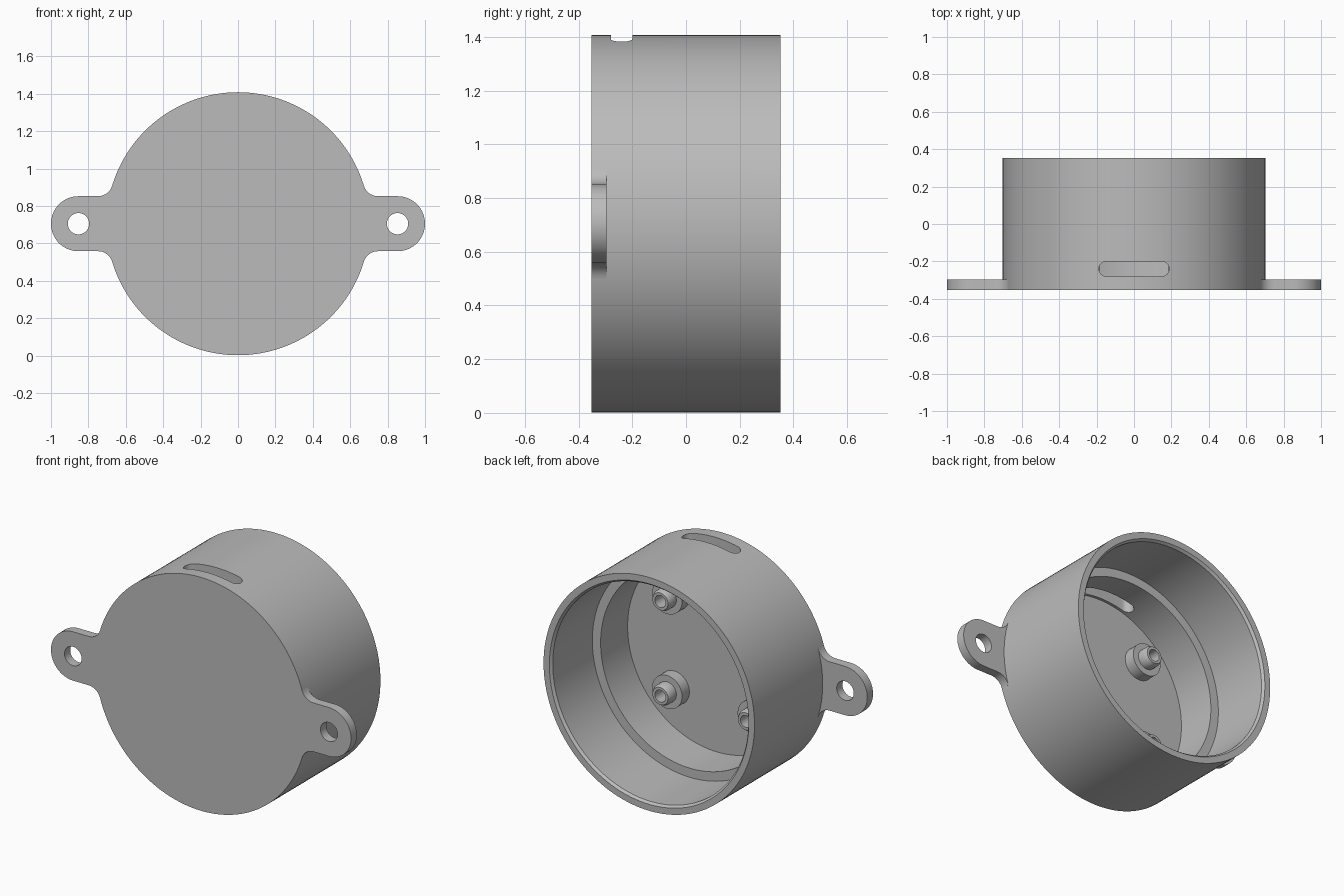
import bpy, bmesh
from math import pi, sin, cos, atan2, hypot
from mathutils import Vector, Matrix

if "Cube" in bpy.data.objects:
    bpy.data.objects.remove(bpy.data.objects["Cube"])

# Main sizes
R, CZ = 0.703, 0.705            # body radius and axis height
FRONT, BACK, FLOOR = -0.352, 0.352, -0.297
EAR_X, EAR_R, HOLE_R, FILLET = 0.853, 0.147, 0.057, 0.08
POST = 0.285

grey = bpy.data.materials.new("plain grey")
grey.use_nodes = True
grey.diffuse_color = (0.5, 0.5, 0.5, 1)
grey.node_tree.nodes["Principled BSDF"].inputs["Base Color"].default_value = (0.5, 0.5, 0.5, 1)


def finish(name, bm):
    bmesh.ops.recalc_face_normals(bm, faces=bm.faces)
    mesh = bpy.data.meshes.new(name)
    bm.to_mesh(mesh)
    bm.free()
    mesh.materials.append(grey)
    obj = bpy.data.objects.new(name, mesh)
    bpy.context.collection.objects.link(obj)
    return obj


def lathe(name, profile, centre, steps):
    """Spin (radius, y) points about the y direction and cap both ends."""
    bm = bmesh.new()
    verts = [bm.verts.new((r, y, 0)) for r, y in profile]
    edges = [bm.edges.new(pair) for pair in zip(verts, verts[1:])]
    bmesh.ops.spin(bm, geom=verts + edges, cent=(0, 0, 0), axis=(0, 1, 0),
                   angle=2 * pi, steps=steps, use_merge=True)
    bmesh.ops.remove_doubles(bm, verts=bm.verts, dist=1e-5)
    bmesh.ops.holes_fill(bm, edges=[e for e in bm.edges if e.is_boundary], sides=0)
    bmesh.ops.translate(bm, verts=bm.verts, vec=centre)
    return finish(name, bm)


def prism(name, points, offset):
    bm = bmesh.new()
    face = bm.faces.new([bm.verts.new(p) for p in points])
    new = bmesh.ops.extrude_face_region(bm, geom=[face])["geom"]
    bmesh.ops.translate(bm, verts=[v for v in new if isinstance(v, bmesh.types.BMVert)], vec=offset)
    return finish(name, bm)


def boolean(target, tool, operation):
    mod = target.modifiers.new(operation.lower(), "BOOLEAN")
    mod.operation, mod.object, mod.solver = operation, tool, "EXACT"
    bpy.context.view_layer.objects.active = target
    bpy.ops.object.modifier_apply(modifier=mod.name)
    bpy.data.objects.remove(tool)


def arc(cx, cz, r, a, b, n):
    return [(cx + r * cos(a + (b - a) * i / n), cz + r * sin(a + (b - a) * i / n))
            for i in range(n + 1)]


# Cup-shaped body: outer wall, chamfered rim, stepped bore, floor
body = lathe("housing_body", [
    (R, FRONT), (R, BACK), (0.664, BACK), (0.652, BACK - 0.015),
    (0.652, -0.04), (0.597, -0.04), (0.597, FLOOR)], (0, 0, CZ), 144)

# Mounting ears: rounded tab with fillets running into the body
fz = EAR_R + FILLET
fx = (((R + FILLET) ** 2) - fz ** 2) ** 0.5
touch = atan2(fz, fx)
half = arc(fx, fz, FILLET, pi + touch, 1.5 * pi, 10)
outline = ([(0.64, 0.19)] + half + arc(EAR_X, 0, EAR_R, pi / 2, -pi / 2, 32)
           + [(x, -z) for x, z in reversed(half)] + [(0.64, -0.19)])
for side in (1, -1):
    depth = Vector((0, FLOOR - FRONT, 0))
    ear = prism("mounting_ear", [(side * x, FRONT, CZ + z) for x, z in outline], depth)
    drill = lathe("drill", [(HOLE_R, FRONT - 0.1), (HOLE_R, FLOOR + 0.1)],
                  (side * EAR_X, 0, CZ), 40)
    boolean(ear, drill, "DIFFERENCE")
    boolean(body, ear, "UNION")

# Rounded slot through the top of the wall
slot = (arc(0.148, -0.24, 0.04, -pi / 2, pi / 2, 12)
        + arc(-0.148, -0.24, 0.04, pi / 2, 1.5 * pi, 12))
cutter = prism("slot_cutter", [(x, y, CZ + 0.4) for x, y in slot], Vector((0, 0, 0.5)))
boolean(body, cutter, "DIFFERENCE")

# Four stepped screw posts standing on the floor
parts = [body]
for sx in (1, -1):
    for sz in (1, -1):
        parts.append(lathe("screw_post", [
            (0.1, FLOOR - 0.02), (0.1, FLOOR + 0.07), (0.062, FLOOR + 0.07),
            (0.062, FLOOR + 0.115), (0.052, FLOOR + 0.135), (0.036, FLOOR + 0.135),
            (0.036, FLOOR + 0.02)], (sx * POST, 0, CZ + sz * POST), 40))

# Smooth round walls, crisp edges
bpy.ops.object.select_all(action="DESELECT")
for obj in parts:
    obj.select_set(True)
bpy.context.view_layer.objects.active = body
bpy.ops.object.shade_smooth_by_angle(angle=pi / 6)
